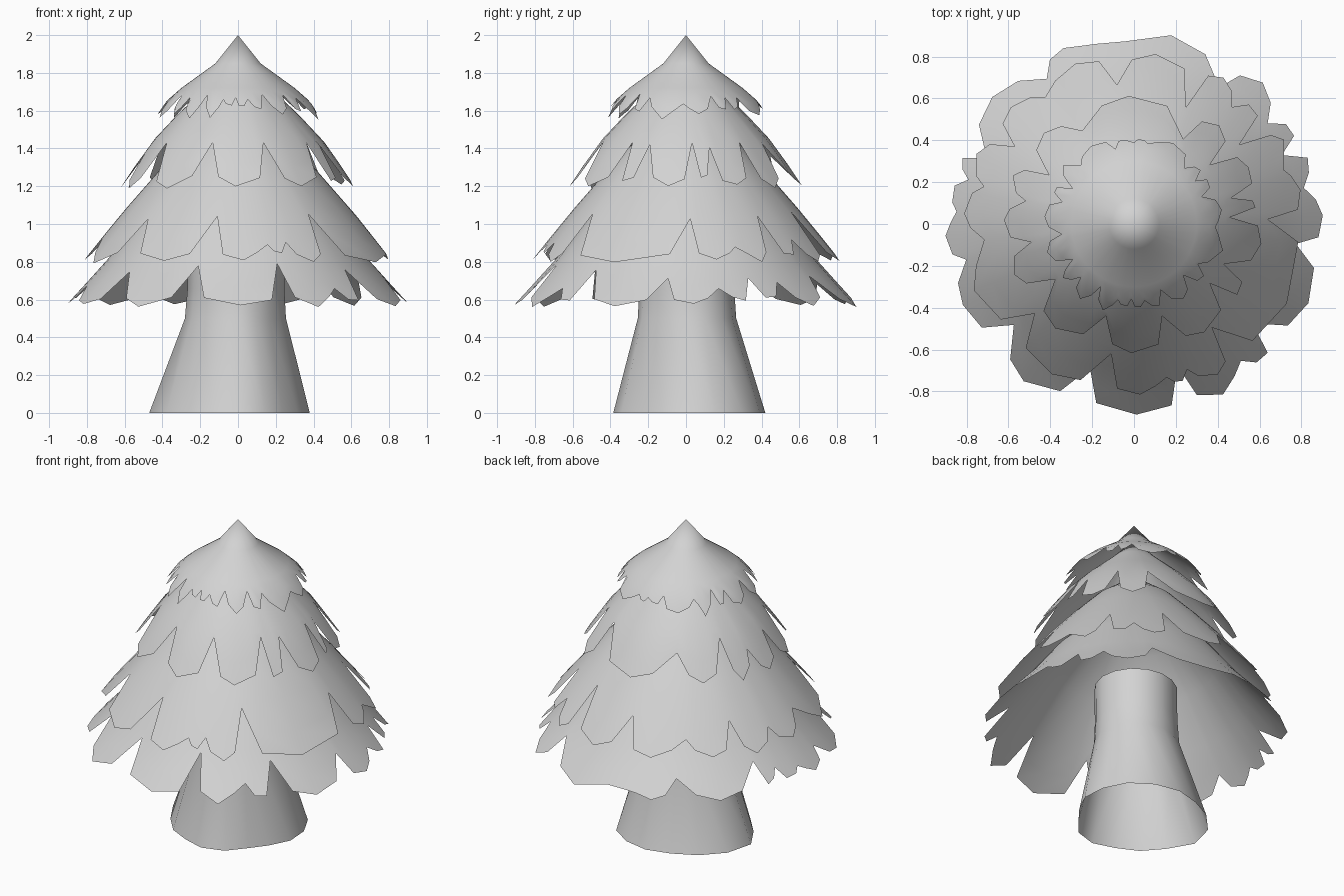
import bpy, bmesh, random
from math import sin, cos, radians, pi

if "Cube" in bpy.data.objects:
    bpy.data.objects.remove(bpy.data.objects["Cube"])

grey = bpy.data.materials.new("pale_grey")
grey.use_nodes = True
colour = (0.65, 0.65, 0.65, 1)
grey.diffuse_color = colour
grey.node_tree.nodes["Principled BSDF"].inputs["Base Color"].default_value = colour


def loft(name, rings, apex=None):
    """Skin closed rings of points, optionally closed by an apex."""
    bm = bmesh.new()
    loops = [[bm.verts.new(p) for p in ring] for ring in rings]
    count = len(loops[0])
    if apex:
        top = bm.verts.new(apex)
        for i in range(count):
            bm.faces.new((top, loops[0][i], loops[0][(i + 1) % count]))
    for upper, lower in zip(loops, loops[1:]):
        for i in range(count):
            j = (i + 1) % count
            bm.faces.new((upper[i], lower[i], lower[j], upper[j]))
    mesh = bpy.data.meshes.new(name)
    bm.to_mesh(mesh)
    bm.free()
    mesh.materials.append(grey)
    obj = bpy.data.objects.new(name, mesh)
    bpy.context.collection.objects.link(obj)
    bpy.ops.object.select_all(action="DESELECT")
    obj.select_set(True)
    bpy.context.view_layer.objects.active = obj
    bpy.ops.object.shade_smooth_by_angle(angle=radians(60))


def height(profile, r):
    """Height of a layer at radius r."""
    for (r0, z0), (r1, z1) in zip(profile, profile[1:]):
        if r <= r1 or (r1, z1) == profile[-1]:
            return z0 + (z1 - z0) * (r - r0) / (r1 - r0)


def rim(notches, tip, rng):
    """Jagged outline: a blunt leaf lobe between each pair of notches."""
    points = []
    following = notches[1:] + [(notches[0][0] + 360, notches[0][1])]
    for (a, r), (b, _) in zip(notches, following):
        span = b - a
        points.append((a, r))
        reach = tip - max(0, 16 - span) * 0.003
        steps = (0.2, 0.5, 0.8) if span > 14 else (0.3, 0.7)
        for t in steps:
            drop = 0.05 * abs(2 * t - 1) + rng.uniform(0, 0.02)
            points.append((a + span * (t + rng.uniform(-0.05, 0.05)), reach - drop))
    return points


def leaf_layer(name, profile, notches, tip, seed):
    edge = rim(notches, tip, random.Random(seed))
    inner = min(r for a, r in edge) - 0.02

    def ring(radius_at):
        return [(radius_at(r) * cos(radians(a)), radius_at(r) * sin(radians(a)),
                 height(profile, radius_at(r))) for a, r in edge]

    radii = [r for r, z in profile[1:] if r < inner] + [inner]
    rings = [ring(lambda r: fixed) for fixed in radii]
    # The leaf tips droop between the inner ring and the rim
    rings += [ring(lambda r: inner + share * (r - inner)) for share in (0.6, 1)]
    loft(name, rings, (0, 0, profile[0][1]))


# Leaf layers, from the lowest skirt to the crown
leaf_layer("lowest_leaf_layer",
           [(0, 1.45), (0.3, 1.27), (0.5, 1.06), (0.7, 0.8), (0.92, 0.56)],
           [(-168, .82), (-140, .75), (-107, .72), (-73, .71), (-52, .83), (-40, .74),
            (-7, .78), (12, .83), (25, .78), (37, .8), (58, .77), (102, .88),
            (121, .81), (156, .77), (165, .82), (176, .85)], 0.92, 1)
leaf_layer("lower_leaf_layer",
           [(0, 1.65), (0.25, 1.46), (0.42, 1.28), (0.63, 1.04), (0.83, 0.79)],
           [(-174, .72), (-138, .64), (-100, .63), (-78, .75), (-70, .74), (-53, .62),
            (2, .64), (20, .76), (37, .63), (50, .73), (66, .61), (97, .67), (125, .74),
            (147, .68), (166, .74)], 0.83, 2)
leaf_layer("upper_leaf_layer",
           [(0, 1.9), (0.15, 1.74), (0.32, 1.58), (0.47, 1.42), (0.63, 1.18)],
           [(-170, .5), (-145, .46), (-107, .46), (-73, .46), (-38, .46), (-24, .47),
            (4, .46), (15, .48), (38, .46), (60, .47), (119, .51), (150, .47),
            (168, .53)], 0.63, 3)
leaf_layer("crown_leaf_layer",
           [(0, 2), (0.12, 1.85), (0.3, 1.72), (0.38, 1.65), (0.44, 1.56)],
           [(-172, .35), (-150, .34), (-135, .36), (-118, .34), (-102, .37), (-92, .36),
            (-82, .37), (-68, .34), (-46, .34), (-32, .36), (-2, .39), (22, .35),
            (35, .36), (48, .36), (80, .39), (90, .39), (104, .37), (132, .38),
            (150, .34), (163, .36)], 0.445, 4)

# Trunk: an open, fluted tube that flares at the foot
foot = [.38, .4, .42, .42, .42, .41, .43, .46, .47, .41, .39, .37, .385, .37, .33, .34]


def trunk_ring(radius, flare, z):
    points = []
    for i, reach in enumerate(foot):
        a = 2 * pi * i / len(foot)
        r = radius + flare * (reach - 0.4)
        points.append((r * cos(a), r * sin(a), z))
    return points


loft("trunk", [trunk_ring(0.25, 0.2, 0.88), trunk_ring(0.25, 0.25, 0.66),
               trunk_ring(0.26, 0.3, 0.5), trunk_ring(0.4, 1, 0)])
